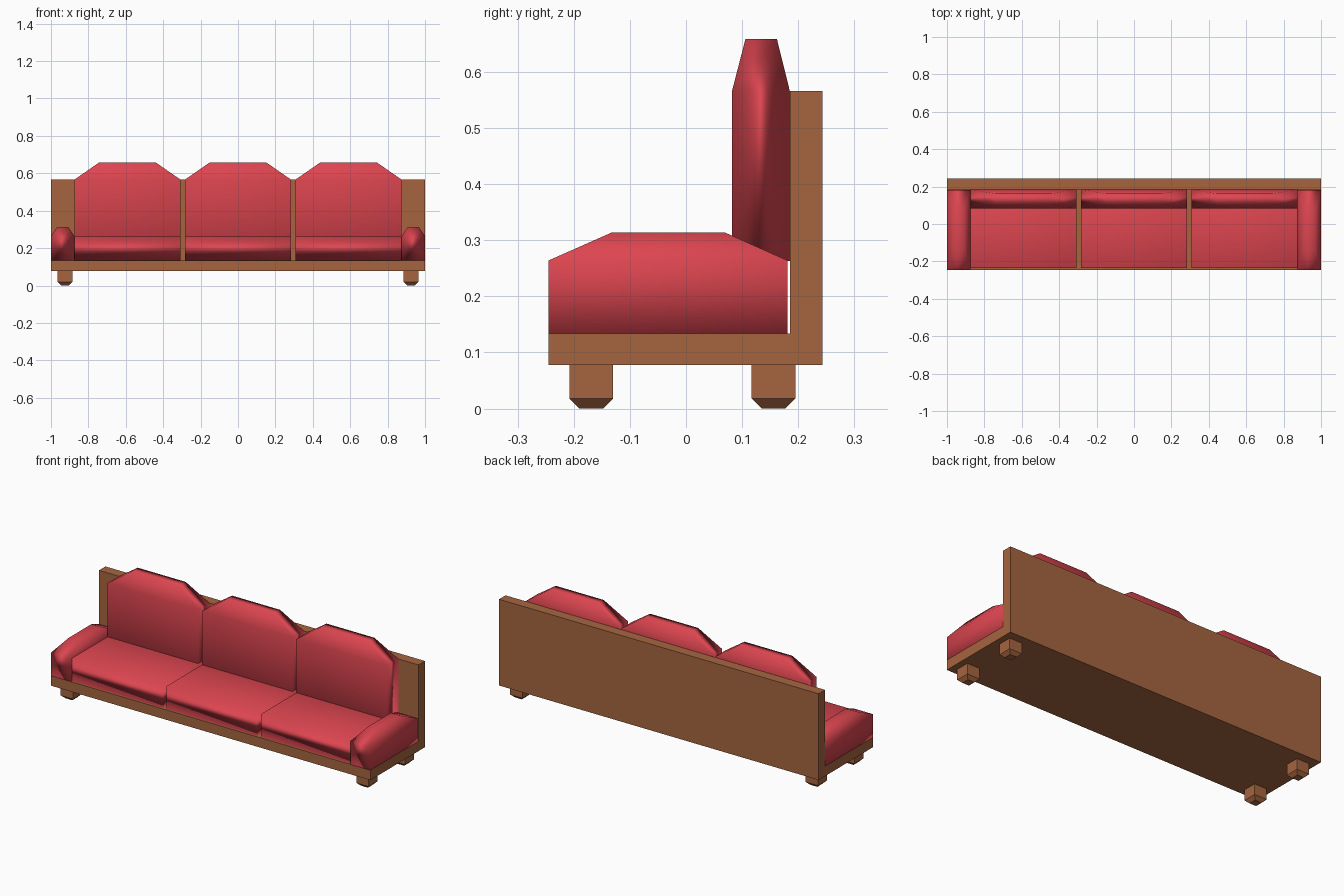
import bpy, bmesh

if "Cube" in bpy.data.objects:
    bpy.data.objects.remove(bpy.data.objects["Cube"])


def material(name, color):
    m = bpy.data.materials.new(name)
    m.diffuse_color = (*color, 1)
    m.use_nodes = True
    m.node_tree.nodes["Principled BSDF"].inputs["Base Color"].default_value = m.diffuse_color
    return m


RED = material("red_fabric", (0.72, 0.06, 0.08))
WOOD = material("wood", (0.38, 0.13, 0.05))


def loft(name, rings, mat, soft=False):
    """Stack of rectangles (x0, x1, y0, y1, z), capped at both ends."""
    bm = bmesh.new()
    loops = [[bm.verts.new(p) for p in
              ((x0, y0, z), (x1, y0, z), (x1, y1, z), (x0, y1, z))]
             for x0, x1, y0, y1, z in rings]
    bm.faces.new(loops[0][::-1])
    bm.faces.new(loops[-1])
    for a, b in zip(loops, loops[1:]):
        for i in range(4):
            j = (i + 1) % 4
            bm.faces.new((a[i], a[j], b[j], b[i]))
    for f in bm.faces:
        f.smooth = soft
    me = bpy.data.meshes.new(name)
    bm.to_mesh(me)
    bm.free()
    me.materials.append(mat)
    ob = bpy.data.objects.new(name, me)
    bpy.context.collection.objects.link(ob)
    if soft:  # pillowy shading: large faces dominate the normals
        mod = ob.modifiers.new("soft_normals", "WEIGHTED_NORMAL")
        mod.mode = "FACE_AREA"
    return ob


# Wooden frame: L-shaped profile extruded along x
profile = [(-0.245, 0.078), (0.243, 0.078), (0.243, 0.566),
           (0.185, 0.566), (0.185, 0.134), (-0.245, 0.134)]
bm = bmesh.new()
side = bm.faces.new([bm.verts.new((-1, y, z)) for y, z in profile])
ext = bmesh.ops.extrude_face_region(bm, geom=[side])
bmesh.ops.translate(bm, vec=(2, 0, 0),
                    verts=[v for v in ext["geom"] if isinstance(v, bmesh.types.BMVert)])
bmesh.ops.recalc_face_normals(bm, faces=bm.faces)
mesh = bpy.data.meshes.new("frame")
bm.to_mesh(mesh)
bm.free()
mesh.materials.append(WOOD)
bpy.context.collection.objects.link(bpy.data.objects.new("frame", mesh))

for sx, label in ((-1, "left"), (1, "right")):
    # Feet with tapered tips
    for cy, row in ((-0.169, "front"), (0.156, "back")):
        cx, h, t = sx * 0.925, 0.039, 0.021
        loft(f"{row}_{label}_leg",
             [(cx - t, cx + t, cy - t, cy + t, 0),
              (cx - h, cx + h, cy - h, cy + h, 0.018),
              (cx - h, cx + h, cy - h, cy + h, 0.078)], WOOD)
    # Padded armrests
    cx = sx * 0.9375
    loft(f"{label}_armrest",
         [(cx - 0.0625, cx + 0.0625, -0.245, 0.181, 0.134),
          (cx - 0.0625, cx + 0.0625, -0.245, 0.181, 0.264),
          (cx - 0.03, cx + 0.03, -0.132, 0.069, 0.314)], RED, True)

# Seat and back cushions
for i, cx in enumerate((-0.591, 0, 0.591)):
    w = 0.284
    loft(f"seat_cushion_{i + 1}",
         [(cx - w, cx + w, -0.235, 0.181, 0.134),
          (cx - w, cx + w, -0.235, 0.181, 0.262)], RED, True)
    loft(f"back_cushion_{i + 1}",
         [(cx - w, cx + w, 0.082, 0.185, 0.263),
          (cx - w, cx + w, 0.082, 0.185, 0.566),
          (cx - 0.15, cx + 0.15, 0.106, 0.162, 0.659)], RED, True)
